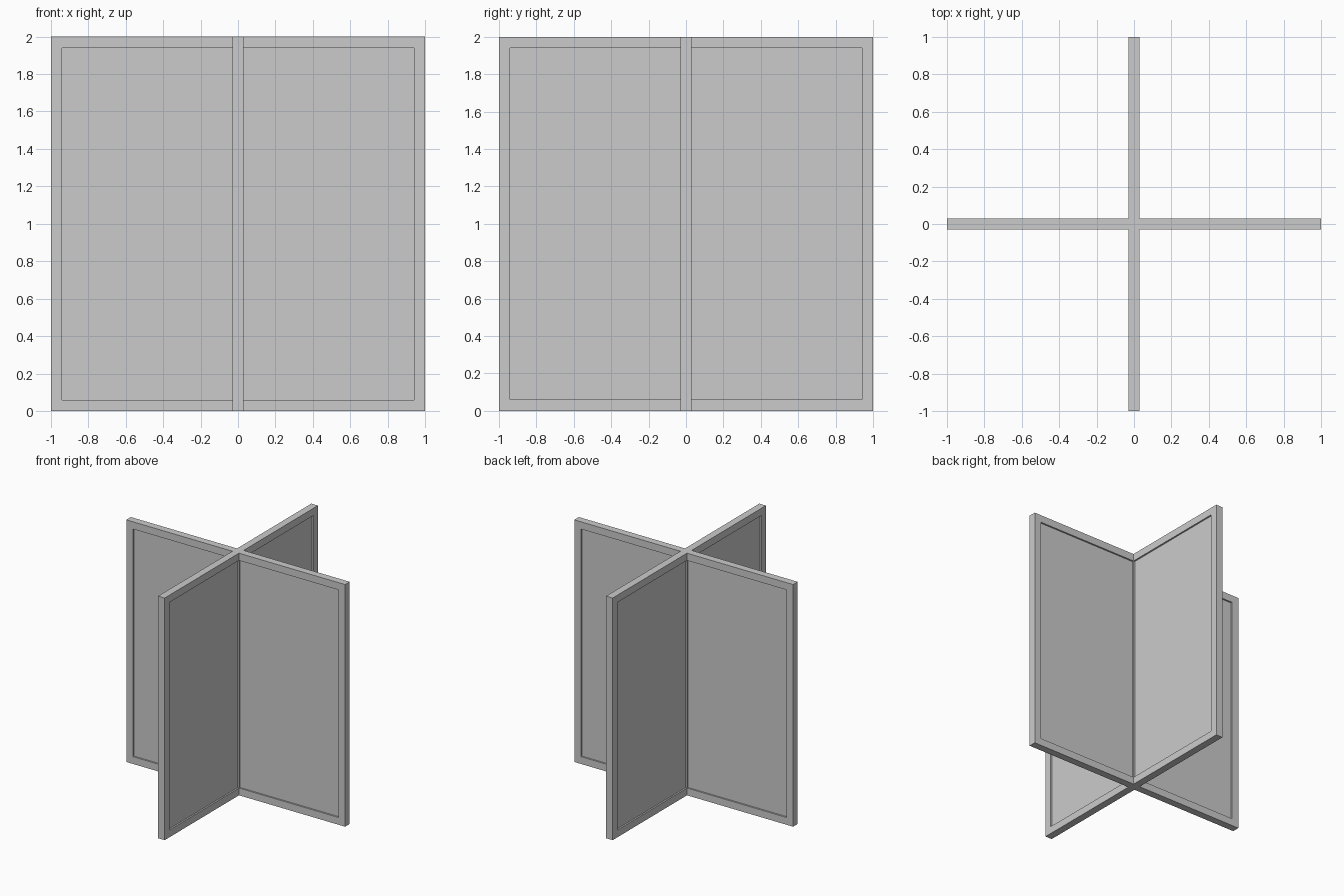
import bpy, bmesh
from math import pi
from mathutils import Matrix

if "Cube" in bpy.data.objects:
    bpy.data.objects.remove(bpy.data.objects["Cube"])

R, H = 1.0, 2.0        # wing reach and height
T = 0.06               # frame thickness and border width
P = 0.034              # recessed panel thickness


def extrude_profile(name, pts, thickness, angle=0.0):
    """Extrude an (x, z) outline along y, then turn it about z."""
    bm = bmesh.new()
    h = thickness / 2
    face = bm.faces.new([bm.verts.new((x, -h, z)) for x, z in pts])
    ext = bmesh.ops.extrude_face_region(bm, geom=[face])
    moved = [v for v in ext["geom"] if isinstance(v, bmesh.types.BMVert)]
    bmesh.ops.translate(bm, verts=moved, vec=(0, thickness, 0))
    bmesh.ops.recalc_face_normals(bm, faces=bm.faces)
    bm.transform(Matrix.Rotation(angle, 4, "Z"))
    me = bpy.data.meshes.new(name)
    bm.to_mesh(me)
    bm.free()
    ob = bpy.data.objects.new(name, me)
    bpy.context.collection.objects.link(ob)
    return ob


def rect(x0, x1, z0, z1):
    return [(x0, z0), (x1, z0), (x1, z1), (x0, z1)]


# square post where the wings meet
c = T / 2
extrude_profile("centre_post", rect(-c, c, 0, H), T)

# C-shaped frame around the three free sides of each wing
frame = [(c, 0), (R, 0), (R, H), (c, H),
         (c, H - T), (R - T, H - T), (R - T, T), (c, T)]

for i, side in enumerate(("right", "back", "left", "front")):
    extrude_profile(f"{side}_wing_frame", frame, T, i * pi / 2)
    # thin recessed infill panel
    extrude_profile(f"{side}_wing_panel", rect(c, R - T, T, H - T), P, i * pi / 2)
